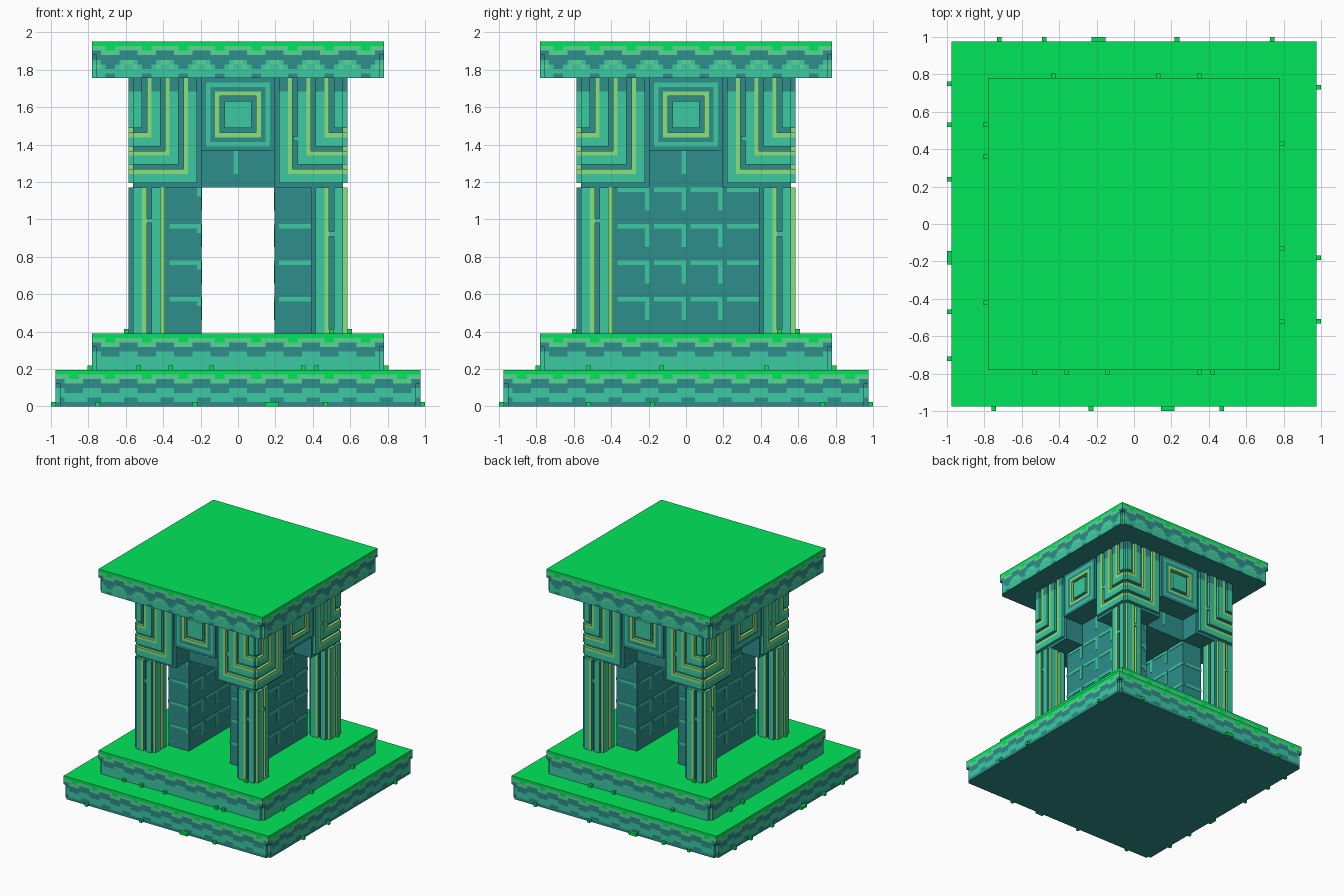
import bpy, bmesh, math
from mathutils import Vector, Matrix

if "Cube" in bpy.data.objects:
    bpy.data.objects.remove(bpy.data.objects["Cube"])

B = 2 / 10.25          # one building block
V = B / 8              # one small cell
D, L, Y, M, G = range(5)
PALETTE = [("dark_teal", (0.026, 0.275, 0.26)), ("light_teal", (0.045, 0.59, 0.36)),
           ("yellow_green", (0.25, 0.76, 0.2)), ("mid_green", (0.1, 0.68, 0.3)),
           ("bright_green", (0.0, 0.79, 0.105))]
MATS = []
for name, c in PALETTE:
    m = bpy.data.materials.new(name)
    m.diffuse_color = (*c, 1)
    m.use_nodes = True
    m.node_tree.nodes["Principled BSDF"].inputs["Base Color"].default_value = m.diffuse_color
    MATS.append(m)


def finish(bm, name):
    me = bpy.data.meshes.new(name)
    bm.to_mesh(me)
    bm.free()
    for m in MATS:
        me.materials.append(m)
    ob = bpy.data.objects.new(name, me)
    bpy.context.collection.objects.link(ob)
    return ob


def box(bm, lo, hi, col=D, top=None):
    lo, hi = Vector(lo), Vector(hi)
    size = hi - lo
    mat = Matrix.Translation((lo + hi) / 2) @ Matrix.Diagonal((*size, 1))
    verts = bmesh.ops.create_cube(bm, size=1, matrix=mat)["verts"]
    for f in {f for v in verts for f in v.link_faces}:
        f.normal_update()
        f.material_index = top if top is not None and f.normal.z > 0.5 else col


def mbox(bm, x0, x1, y0, y1, z0, z1, sx, sy):
    """Box given in the positive quarter, mirrored by sx, sy."""
    xs, ys = sorted((sx * x0, sx * x1)), sorted((sy * y0, sy * y1))
    box(bm, (xs[0], ys[0], z0), (xs[1], ys[1], z1))


def panel(bm, k, dist, nu, nv, z0, rule, t=V, cx=0, cy=0, ends=None):
    """Raised cell relief on a wall facing direction k; rule(i, j) gives a colour or None."""
    rot = Matrix.Rotation(k * math.pi / 2, 3, "Z")
    u0 = -nu * V / 2

    def quad(pts, col):
        vs = []
        for u, d, z in pts:
            p = rot @ Vector((u, -d, z))
            vs.append(bm.verts.new((p.x + cx, p.y + cy, p.z)))
        bm.faces.new(vs).material_index = col

    def cell(i, j):
        return rule(i, j) if 0 <= i < nu and 0 <= j < nv else None

    o, n = dist, dist - t
    for j in range(nv):
        za, zb = z0 + j * V, z0 + (j + 1) * V
        i = 0
        while i < nu:
            c, s = cell(i, j), i
            while i < nu and cell(i, j) == c:
                i += 1
            if c is None:
                continue
            a, b = u0 + s * V, u0 + i * V
            left, right = ends or (c, c)
            quad([(a, o, za), (b, o, za), (b, o, zb), (a, o, zb)], c)
            if cell(s - 1, j) is None:
                quad([(a, n, za), (a, o, za), (a, o, zb), (a, n, zb)], left)
            if cell(i, j) is None:
                quad([(b, o, za), (b, n, za), (b, n, zb), (b, o, zb)], right)
            for q in range(s, i):
                a, b = u0 + q * V, u0 + (q + 1) * V
                if cell(q, j + 1) is None:
                    quad([(a, o, zb), (b, o, zb), (b, n, zb), (a, n, zb)], c)
                if cell(q, j - 1) is None:
                    quad([(a, n, za), (b, n, za), (b, o, za), (a, o, za)], D if j == 0 else c)


# Slabs with a wavy grassy edge; lower corner cells are notched
def slab_rule(nu, kind):
    def rule(i, j):
        if i in (0, nu - 1) and j < 5:
            return None
        p = i % 8
        dip = p in (2, 3, 4, 5)
        if j == 7:
            return G
        if j == 6:
            return G if p in (3, 4) and 0 < i < nu - 1 else M
        if j == 5:
            return M if dip and 0 < i < nu - 1 else D
        if j == 4:
            return D
        if j == 3:
            return D if dip else (M if kind == "roof_slab" and p in (0, 7) else L)
        if kind == "roof_slab":
            if j == 2:
                return M if p in (1, 6) else (D if p in (3, 4) else L)
            return D if j == 0 and p in (3, 4) else L
        if kind == "lower_step":
            return D if j == 0 or (j == 1 and p in (0, 1, 7)) else L
        return L
    return rule


for name, half, z0 in (("lower_step", 5, 0), ("upper_step", 4, 1), ("roof_slab", 4, 9)):
    bm = bmesh.new()
    r = half * B - V
    box(bm, (-r, -r, z0 * B), (r, r, (z0 + 1) * B), D, G)
    for k in range(4):
        panel(bm, k, half * B, half * 16, 8, z0 * B, slab_rule(half * 16, name))
    finish(bm, name)

# Inner walls with a tunnel from front to back
bm = bmesh.new()
for s in (-1, 1):
    xs = sorted((s * B, s * 2 * B))
    box(bm, (xs[0], -2 * B, 2 * B), (xs[1], 2 * B, 6 * B))
box(bm, (-2 * B, -2 * B, 6 * B), (2 * B, 2 * B, 9 * B))
finish(bm, "inner_walls")


# Thin tile lines on the walls
def tiles(door):
    def rule(i, j):
        if door and 8 <= i < 24 and j < 32:
            return None
        p, q = i % 8, j % 8
        if q == 7 and p >= 1 and j < 32 and not (door and j == 31):
            return L
        if p == 7 and i < 31 and q >= (6 if door and j < 32 else 3):
            return L if j < 32 or i == 15 else None
        return None
    return rule


bm = bmesh.new()
for k in range(4):
    panel(bm, k, 2 * B + 0.003, 32, 40, 2 * B, tiles(k % 2 == 0), 0.003)
for k, s in ((1, -1), (3, 1)):
    panel(bm, k, B / 2 + 0.003, 32, 32, 2 * B, tiles(False), 0.003, cx=s * 1.5 * B)
finish(bm, "wall_tile_lines")

# Fluted corner columns: notched edges, two ridges on each side
FLUTES = (None, L, L, Y, None, L, L, None)
for sx in (-1, 1):
    for sy in (-1, 1):
        bm = bmesh.new()
        mbox(bm, 2 * B + V, 3 * B - V, 2 * B + V, 3 * B - V, 2 * B, 6 * B, sx, sy)
        for k in range(4):
            panel(bm, k, B / 2, 8, 32, 2 * B, lambda i, j: FLUTES[i],
                  cx=sx * 2.5 * B, cy=sy * 2.5 * B, ends=(Y, D))
        finish(bm, "corner_column")


# Upper frieze: nested angles at the corners, nested squares in the middle
def frieze(i, j):
    if i in (0, 47):
        return None
    if 16 <= i < 32:
        if j < 8:
            return None
        d = min(i - 16, 31 - i, j - 8, 23 - j)
        return (D, L, D, Y, None, L, L, L)[d]
    a = 15 - i if i < 16 else i - 32
    c = (None, L, L, Y)[min(a, j) % 4]
    return D if c == L and j >= 21 else c


bm = bmesh.new()
r = 3 * B - V
box(bm, (-r, -r, 7 * B), (r, r, 9 * B))
for sx in (-1, 1):
    for sy in (-1, 1):
        mbox(bm, B, r, 2 * B, r, 6 * B, 7 * B, sx, sy)
        mbox(bm, 2 * B, r, B, 2 * B, 6 * B, 7 * B, sx, sy)
for k in range(4):
    panel(bm, k, 3 * B, 48, 24, 6 * B, frieze)
finish(bm, "frieze")

# Small stones around the steps: positions along each side (front, right, back, left)
bm = bmesh.new()


def stone(k, u, dist, z, col, w=V):
    p = Matrix.Rotation(k * math.pi / 2, 3, "Z") @ Vector((u, -dist - V / 2, 0))
    h = Vector((w / 2, V / 2, 0)) if k % 2 == 0 else Vector((V / 2, w / 2, 0))
    box(bm, p - h + Vector((0, 0, z)), p + h + Vector((0, 0, z + V)), col)


LOW = ((-.75, -.23, .18, .47), (-.52, -.18, .73), (-.74, -.23, .19, .48, .72),
       (-.75, -.53, -.24, .18, .47, .72))
MID = ((-.53, -.36, -.14, .35, .42), (-.52, -.13, .43), (-.35, -.13, .43), (-.53, -.36, .42))
for k in range(4):
    for u in LOW[k]:
        stone(k, u, 5 * B, 0, G, 3 * V if abs(u) < .2 and k != 1 else V)
    for u in MID[k]:
        stone(k, u, 4 * B, B, G)
    stone(k, .5, 3 * B, 2 * B, G)
    # pebbles lodged in the grooves of columns and frieze
    for u, z in ((-.475, .98), (-.475, 1.42), (.305, 1.42), (.5, .91)):
        stone(k, u, 3 * B - V - .002, z, L)
finish(bm, "small_stones")
